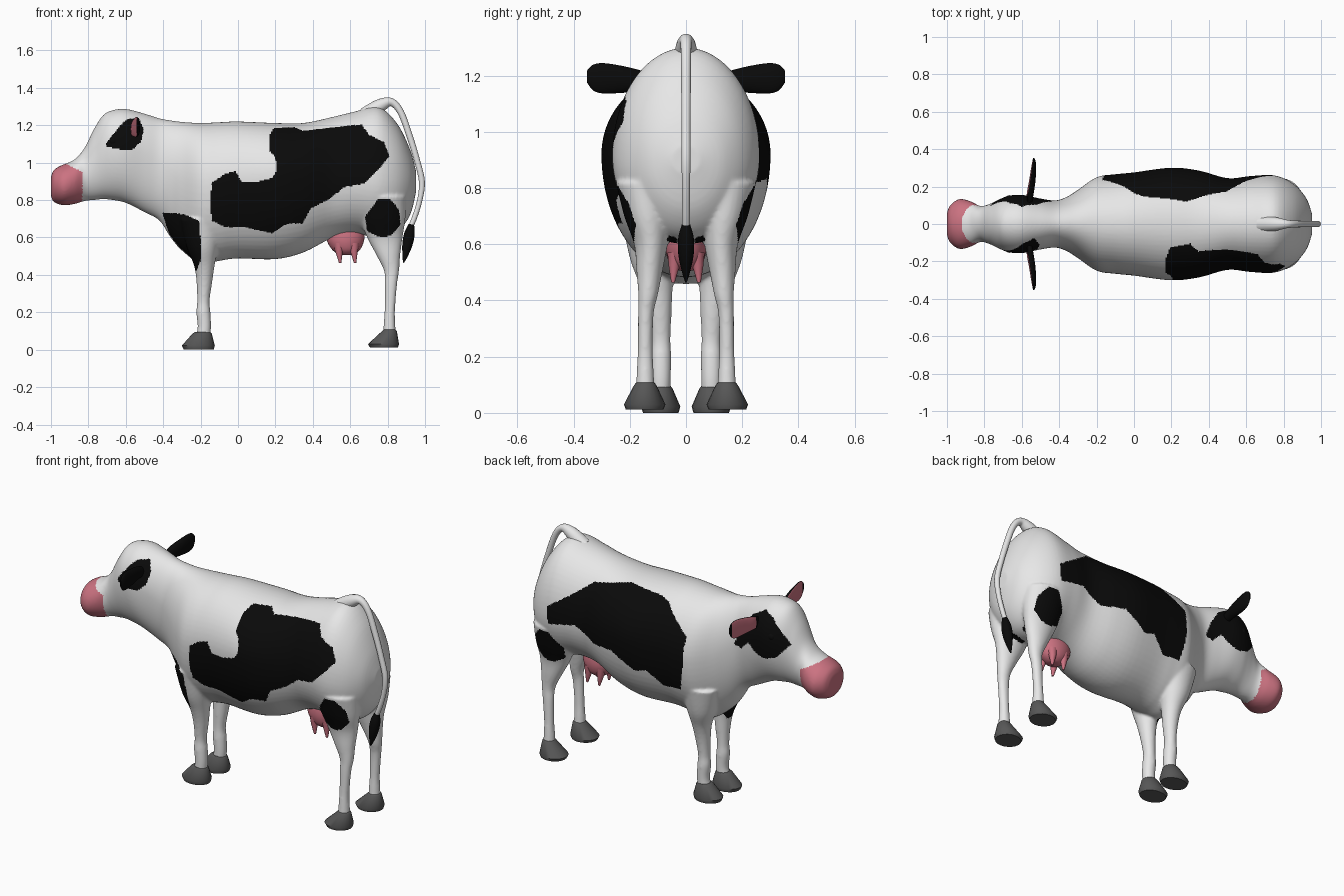
import bpy, bmesh, math
from math import sin, cos, pi


def material(name, rgb):
    m = bpy.data.materials.new(name)
    m.diffuse_color = (*rgb, 1)
    return m


WHITE = material("white coat", (0.8, 0.8, 0.8))
BLACK = material("black coat", (0.003, 0.003, 0.003))
PINK = material("pink skin", (0.60, 0.17, 0.22))
GREY = material("grey hoof", (0.095, 0.095, 0.095))


def refine(rows, n=5):
    """Catmull-Rom interpolation of table rows."""
    out = []
    for i in range(len(rows) - 1):
        p = [rows[max(0, min(len(rows) - 1, i + k))] for k in (-1, 0, 1, 2)]
        for s in range(n):
            t = s / n
            out.append(tuple(0.5 * (2 * b + (c - a) * t + (2 * a - 5 * b + 4 * c - d) * t * t
                                    + (3 * b - a - 3 * c + d) * t ** 3)
                             for a, b, c, d in zip(*p)))
    return out + [tuple(rows[-1])]


def loft(bm, rings):
    """Skin a closed tube through rings of points and cap both ends."""
    vs = [[bm.verts.new(p) for p in r] for r in rings]
    n = len(vs[0])
    for a, b in zip(vs, vs[1:]):
        for i in range(n):
            bm.faces.new((a[i], a[(i + 1) % n], b[(i + 1) % n], b[i]))
    bm.faces.new(vs[0])
    bm.faces.new(vs[-1])


def make(name, bm, mats, angle=50):
    bmesh.ops.recalc_face_normals(bm, faces=bm.faces)
    me = bpy.data.meshes.new(name)
    bm.to_mesh(me)
    bm.free()
    ob = bpy.data.objects.new(name, me)
    bpy.context.collection.objects.link(ob)
    for m in mats:
        me.materials.append(m)
    bpy.ops.object.select_all(action='DESELECT')
    ob.select_set(True)
    bpy.context.view_layer.objects.active = ob
    bpy.ops.object.shade_smooth_by_angle(angle=math.radians(angle))
    return ob


def angles(n):
    return [2 * pi * i / n for i in range(n)]


def column(rows, side, n=28):
    """Horizontal ellipses from rows of z, cx, cy, rx, ry."""
    return [[(cx + rx * cos(a), side * (cy + ry * sin(a)), z) for a in angles(n)]
            for z, cx, cy, rx, ry in rows]


def tube(path, n=16):
    """Round tube along an x/z path of x, z, radius."""
    rings = []
    for i, (x, z, r) in enumerate(path):
        p, q = path[max(0, i - 1)], path[min(len(path) - 1, i + 1)]
        dx, dz = q[0] - p[0], q[1] - p[1]
        l = math.hypot(dx, dz)
        rings.append([(x - dz / l * r * cos(a), r * sin(a), z + dx / l * r * cos(a))
                      for a in angles(n)])
    return rings


# Torso, neck and head: x, top, bottom, half width, height of widest point
TORSO = [
    (-1.0, .925, .82, .06, .875), (-.985, .96, .79, .097, .88), (-.95, .983, .775, .127, .88),
    (-.92, .995, .772, .134, .88), (-.87, 1.02, .78, .12, .90), (-.82, 1.08, .795, .096, .93),
    (-.77, 1.18, .80, .108, 1.0), (-.72, 1.255, .805, .132, 1.06), (-.67, 1.28, .80, .151, 1.08),
    (-.60, 1.287, .785, .156, 1.08), (-.50, 1.262, .735, .136, 1.05), (-.42, 1.237, .69, .126, 1.0),
    (-.36, 1.226, .60, .145, .95), (-.30, 1.218, .53, .182, .90), (-.20, 1.212, .46, .25, .88),
    (-.10, 1.216, .475, .266, .89), (0, 1.22, .488, .276, .91), (.20, 1.212, .484, .301, .92),
    (.35, 1.212, .52, .285, .92), (.50, 1.243, .595, .245, .92), (.62, 1.272, .62, .256, .92),
    (.75, 1.298, .60, .26, .91), (.85, 1.21, .63, .217, .90), (.92, 1.07, .72, .14, .90),
    (.953, .95, .85, .05, .90)]
FRONT_LEG = [
    (.70, -.19, .14, .12, .09), (.55, -.19, .12, .085, .08), (.45, -.18, .105, .055, .058),
    (.36, -.18, .095, .042, .044), (.26, -.185, .09, .033, .035), (.20, -.185, .09, .038, .038),
    (.12, -.18, .09, .036, .036), (.05, -.19, .09, .04, .035)]
HIND_LEG = [
    (.82, .77, .14, .13, .11), (.70, .775, .135, .12, .085), (.60, .785, .125, .095, .06),
    (.50, .805, .13, .062, .046), (.42, .821, .135, .04, .035), (.35, .818, .143, .033, .028),
    (.22, .812, .145, .028, .027), (.14, .81, .145, .031, .031), (.05, .81, .145, .035, .035)]

bm = bmesh.new()
rings = []
for x, top, bot, w, mid in refine(TORSO):
    rings.append([(x, w * cos(a), mid + sin(a) * ((top - mid) if sin(a) > 0 else (mid - bot)))
                  for a in angles(64)])
loft(bm, rings)
for s in (-1, 1):
    loft(bm, column(refine(FRONT_LEG), s))
    loft(bm, column(refine(HIND_LEG), s))
body = make("body", bm, (WHITE, BLACK, PINK))

# Fuse the volumes into one smooth skin
mod = body.modifiers.new("fuse", 'REMESH')
mod.mode, mod.voxel_size = 'VOXEL', 0.0075
mod = body.modifiers.new("soften", 'SMOOTH')
mod.factor, mod.iterations = 0.5, 8
skin = bpy.data.meshes.new_from_object(body.evaluated_get(bpy.context.evaluated_depsgraph_get()))
body.modifiers.clear()
body.data = skin
skin.materials.clear()
for m in (WHITE, BLACK, PINK):
    skin.materials.append(m)
skin.shade_smooth()

# Coat patches as x/z outlines for each flank
HIND_PATCH = [(.745, .805), (.81, .81), (.86, .75), (.87, .67), (.82, .61), (.76, .60),
              (.69, .635), (.68, .71)]
NEAR = [
    [(.17, 1.15), (.19, 1.185), (.30, 1.19), (.345, 1.17), (.435, 1.18), (.57, 1.195),
     (.66, 1.205), (.70, 1.15), (.78, 1.11), (.81, 1.035), (.76, .975), (.68, .89), (.57, .87),
     (.49, .805), (.39, .757), (.345, .675), (.265, .675), (.18, .623), (.10, .64), (.035, .655),
     (-.07, .655), (-.14, .69), (-.148, .805), (-.138, .895), (-.07, .94), (-.015, .955),
     (.025, .895), (.115, .90), (.185, .92), (.21, .965), (.20, 1.03), (.17, 1.06)],
    HIND_PATCH,
    [(-.405, .735), (-.29, .725), (-.21, .69), (-.20, .59), (-.20, .475), (-.223, .42),
     (-.29, .50), (-.36, .59)],
    [(-.71, 1.10), (-.66, 1.16), (-.62, 1.21), (-.59, 1.235), (-.53, 1.24), (-.505, 1.18),
     (-.52, 1.11), (-.57, 1.065), (-.62, 1.07), (-.70, 1.085)]]
FAR = [
    [(.49, 1.15), (.28, 1.185), (.06, 1.175), (0, 1.16), (-.167, 1.02), (-.16, .85), (-.13, .69),
     (-.012, .685), (.08, .764), (.15, .745), (.30, .833), (.445, .82), (.57, .896), (.74, .864),
     (.75, .966), (.617, 1.055)],
    HIND_PATCH,
    [(-.77, 1.08), (-.72, 1.15), (-.66, 1.22), (-.60, 1.245), (-.52, 1.20), (-.45, 1.10),
     (-.41, 1.0), (-.46, .985), (-.51, 1.04), (-.56, 1.0), (-.62, .975), (-.70, 1.0)]]


def inside(x, z, poly):
    hit = False
    for (x1, z1), (x2, z2) in zip(poly, poly[1:] + poly[:1]):
        if (z1 > z) != (z2 > z) and x < x1 + (z - z1) * (x2 - x1) / (z2 - z1):
            hit = not hit
    return hit


for f in skin.polygons:
    x, y, z = f.center
    f.material_index = 0
    if x < -.832 - 2 * max(0, z - .95):
        f.material_index = 2
    elif abs(y) > .03 and any(inside(x, z, p) for p in (NEAR if y < 0 else FAR)):
        f.material_index = 1

# Hooves
FRONT_HOOF = [(.095, -.19, .09, .04, .036), (.085, -.192, .09, .052, .043),
              (.022, -.212, .09, .088, .07), (0, -.21, .09, .08, .063)]
HIND_HOOF = [(.11, .81, .145, .03, .03), (.10, .81, .145, .039, .039),
             (.03, .778, .147, .083, .074), (.012, .78, .147, .075, .067)]
for s, label in ((-1, "near"), (1, "far")):
    for name, rows in (("front_hoof", FRONT_HOOF), ("hind_hoof", HIND_HOOF)):
        bm = bmesh.new()
        loft(bm, column(rows, s, 20))
        make(f"{name}_{label}", bm, (GREY,))

    # Ear with a flattened pink inner face: y, cx, cz, rx, rz
    EAR = [(.11, -.565, 1.17, .02, .03), (.16, -.565, 1.18, .028, .038), (.22, -.555, 1.186, .027, .047),
           (.29, -.545, 1.19, .022, .054), (.33, -.54, 1.193, .015, .046), (.353, -.538, 1.197, .005, .02)]
    bm = bmesh.new()
    loft(bm, [[(cx + rx * cos(a) * (0.3 if cos(a) < 0 else 1), s * y, cz + rz * sin(a))
               for a in angles(32)] for y, cx, cz, rx, rz in refine(EAR)])
    ear = make(f"ear_{label}", bm, (BLACK, PINK))
    for f in ear.data.polygons:
        if f.normal.x < -.8 and .15 < abs(f.center.y) < .335:
            f.material_index = 1

    # Eye
    bm = bmesh.new()
    bmesh.ops.create_uvsphere(bm, u_segments=20, v_segments=12, radius=.028)
    bmesh.ops.translate(bm, verts=bm.verts, vec=(-.665, s * .126, 1.115))
    make(f"eye_{label}", bm, (BLACK,))

# Udder with four teats
bm = bmesh.new()
loft(bm, column(refine([(.67, .575, 0, .09, .05), (.63, .575, 0, .102, .068), (.58, .575, 0, .098, .072),
                        (.535, .578, 0, .075, .06), (.51, .58, 0, .04, .035), (.505, .58, 0, .01, .01)]), 1))
for s in (-1, 1):
    for x in (.54, .62):
        loft(bm, column([(.57, x, .038, .03, .028), (.525, x, .042, .02, .02),
                         (.485, x + .004, .045, .011, .011), (.463, x + .006, .046, .006, .006)], s, 12))
make("udder", bm, (PINK,), 60)

# Tail and its tuft
bm = bmesh.new()
loft(bm, tube(refine([(.68, 1.25, .045), (.76, 1.305, .036), (.82, 1.323, .022), (.87, 1.27, .018),
                      (.915, 1.15, .017), (.955, 1.02, .016), (.983, .90, .016), (.972, .80, .014),
                      (.945, .71, .014), (.92, .65, .013)])))
make("tail", bm, (WHITE,))
bm = bmesh.new()
loft(bm, tube(refine([(.927, .67, .015), (.917, .62, .028), (.905, .56, .027),
                      (.893, .50, .014), (.885, .465, .003)])))
make("tail_tuft", bm, (BLACK,))
